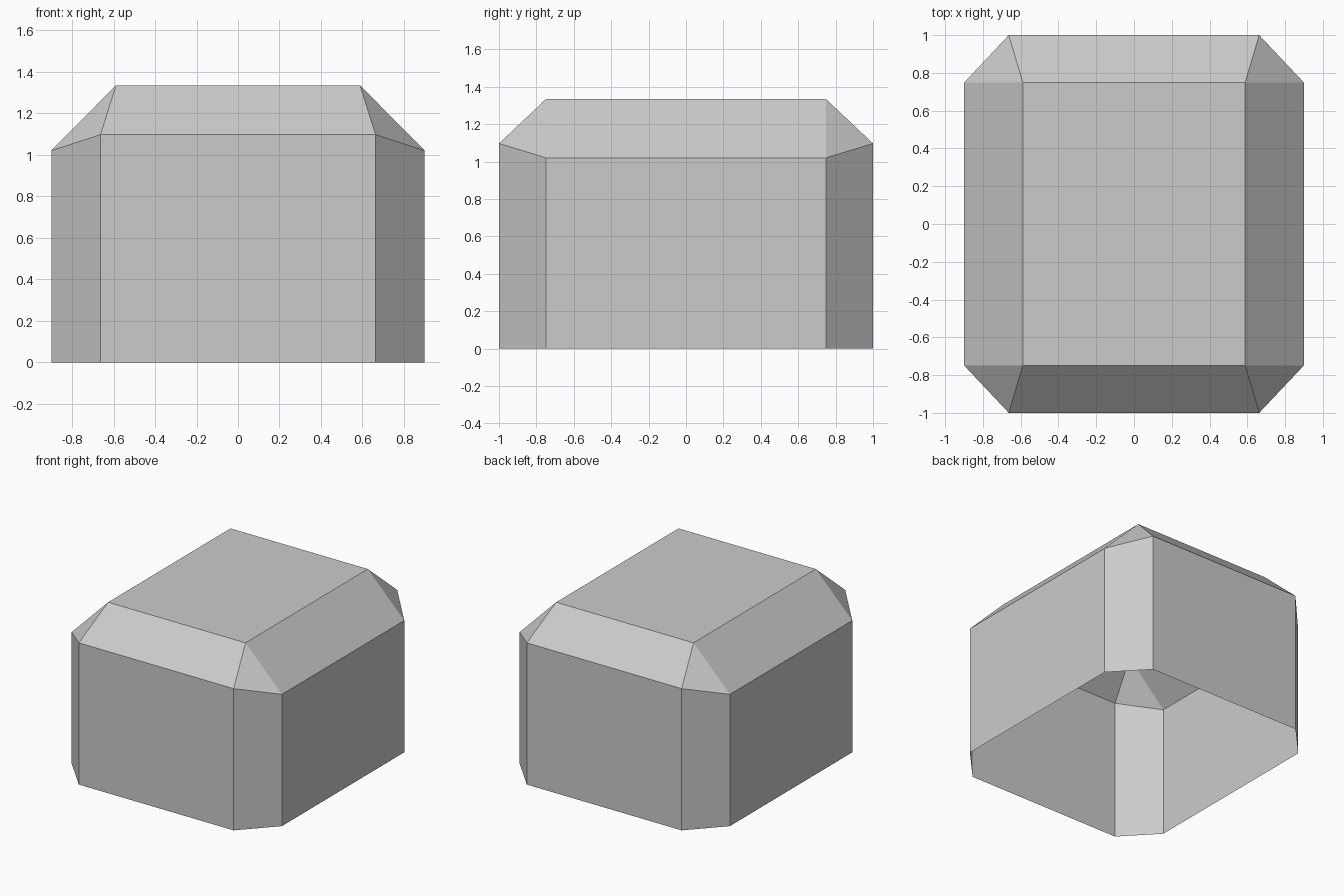
import bpy, bmesh, math

if "Cube" in bpy.data.objects:
    bpy.data.objects.remove(bpy.data.objects["Cube"])

# One corner of the shell, mirrored to all four quadrants
front_x, front_z = 0.663, 1.097   # edge of the front/back walls
side_y, side_z = 0.748, 1.02      # edge of the side walls
top_x, top_z = 0.588, 1.335       # corner of the flat top
corner = [
    (front_x, 1.0, 0), (0.9, side_y, 0),
    (front_x, 1.0, front_z), (0.9, side_y, side_z),
    (top_x, side_y, top_z),
]

# Faceted housing: hull of the mirrored corners
bm = bmesh.new()
for sx in (-1, 1):
    for sy in (-1, 1):
        for x, y, z in corner:
            bm.verts.new((sx * x, sy * y, z))
bmesh.ops.convex_hull(bm, input=bm.verts[:])
bmesh.ops.dissolve_limit(bm, angle_limit=math.radians(1),
                         verts=bm.verts[:], edges=bm.edges[:])
bmesh.ops.recalc_face_normals(bm, faces=bm.faces[:])

# Open underside
bottom = [f for f in bm.faces if all(v.co.z < 0.001 for v in f.verts)]
bmesh.ops.delete(bm, geom=bottom, context='FACES')

mesh = bpy.data.meshes.new("chamfered_cover")
bm.to_mesh(mesh)
bm.free()
cover = bpy.data.objects.new("chamfered_cover", mesh)
bpy.context.collection.objects.link(cover)
